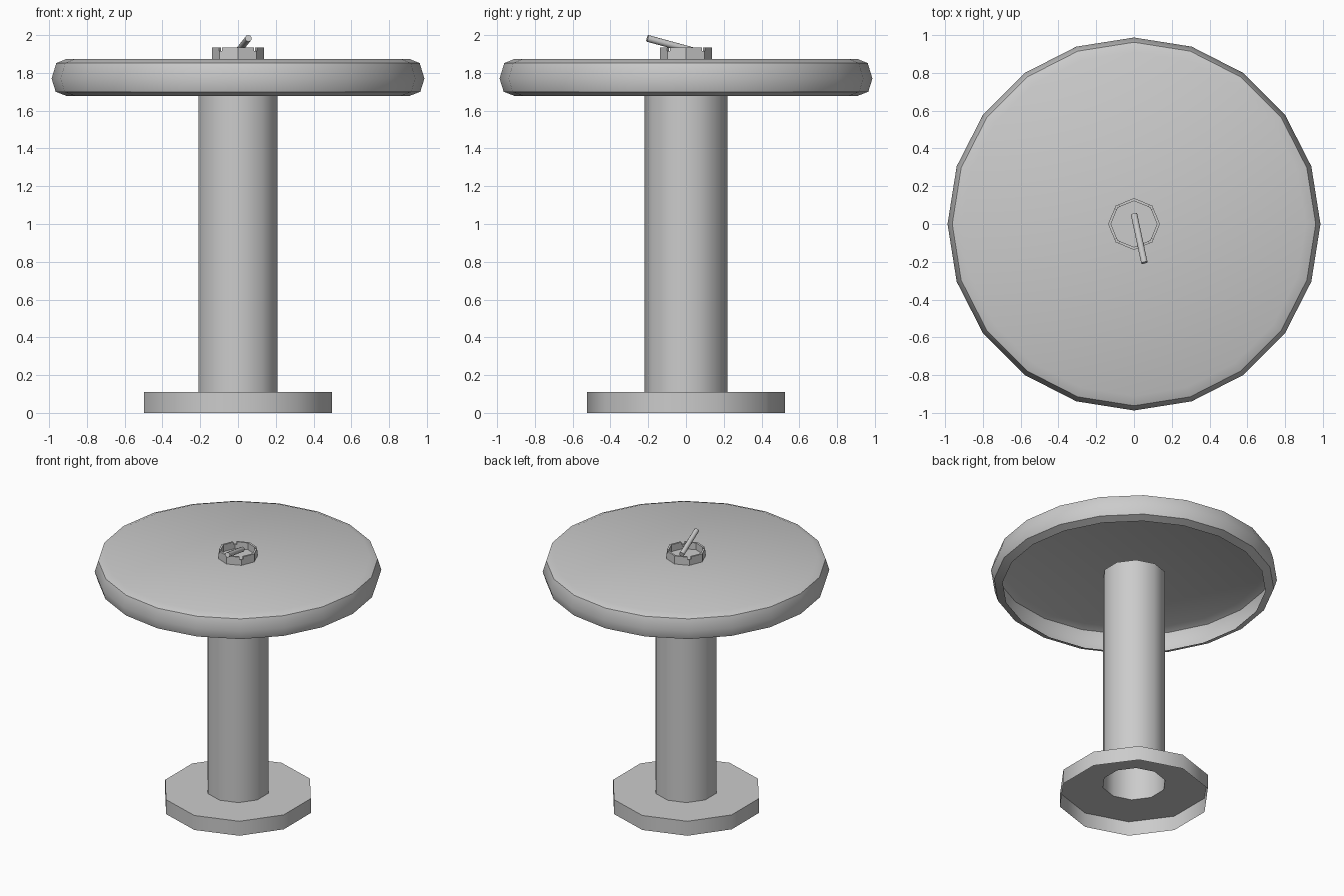
import bpy, bmesh, math
from mathutils import Vector

if "Cube" in bpy.data.objects:
    bpy.data.objects.remove(bpy.data.objects["Cube"])


def lathe(name, profile, sides, closed=False, cap=None):
    """Turn (radius, z) points around z; first corner points to +y."""
    bm = bmesh.new()
    rings = []
    for r, z in profile:
        ring = []
        for i in range(sides):
            a = 2 * math.pi * i / sides + math.pi / 2
            ring.append(bm.verts.new((r * math.cos(a), r * math.sin(a), z)))
        rings.append(ring)
    pairs = list(zip(rings, rings[1:]))
    if closed:
        pairs.append((rings[-1], rings[0]))
    for a, b in pairs:
        for i in range(sides):
            j = (i + 1) % sides
            bm.faces.new((a[i], a[j], b[j], b[i]))
    if cap == "last":
        bm.faces.new(rings[-1])
    mesh = bpy.data.meshes.new(name)
    bm.to_mesh(mesh)
    bm.free()
    ob = bpy.data.objects.new(name, mesh)
    bpy.context.collection.objects.link(ob)
    return ob


def smooth(ob, angle):
    bpy.ops.object.select_all(action='DESELECT')
    ob.select_set(True)
    bpy.context.view_layer.objects.active = ob
    bpy.ops.object.shade_smooth_by_angle(angle=math.radians(angle))


# Table top: thin shell, open underneath, with a rolled rim
top = lathe("table_top", [(0.907, 1.678), (0.965, 1.70), (0.987, 1.77),
                          (0.962, 1.852), (0.91, 1.873)], 20, cap="last")
smooth(top, 40)

# Base plate, open underneath, with a hole below the post
base = lathe("base_plate", [(0.524, 0.0), (0.524, 0.11), (0.22, 0.11)], 10)
smooth(base, 40)

# Hollow post running up inside the table top
post = lathe("post", [(0.22, 0.11), (0.22, 1.765)], 10)
smooth(post, 40)

# Ashtray: eight-sided dish with a thin wall
tray = lathe("ashtray", [(0.137, 1.873), (0.137, 1.934), (0.122, 1.934),
                         (0.122, 1.882), (0.001, 1.882), (0.001, 1.873)],
             8, closed=True)

# Notches across the four diagonal corners of the dish
for k, turn in enumerate((45, -45)):
    bpy.ops.mesh.primitive_cube_add(size=1, location=(0, 0, 1.935),
                                    rotation=(0, 0, math.radians(turn)))
    cutter = bpy.context.object
    cutter.name = f"notch_cutter_{k + 1}"
    cutter.scale = (0.5, 0.024, 0.04)
    cutter.hide_render = True
    cutter.display_type = 'WIRE'
    cut = tray.modifiers.new("notch", 'BOOLEAN')
    cut.operation = 'DIFFERENCE'
    cut.object = cutter

# Cigarette leaning on the dish
inner, outer = Vector((0.0, 0.052, 1.913)), Vector((0.055, -0.205, 1.983))
axis = outer - inner
bpy.ops.mesh.primitive_cylinder_add(vertices=10, radius=0.018, depth=axis.length,
                                    location=(inner + outer) / 2)
cigarette = bpy.context.object
cigarette.name = "cigarette"
cigarette.rotation_euler = axis.to_track_quat('Z', 'Y').to_euler()
smooth(cigarette, 40)
